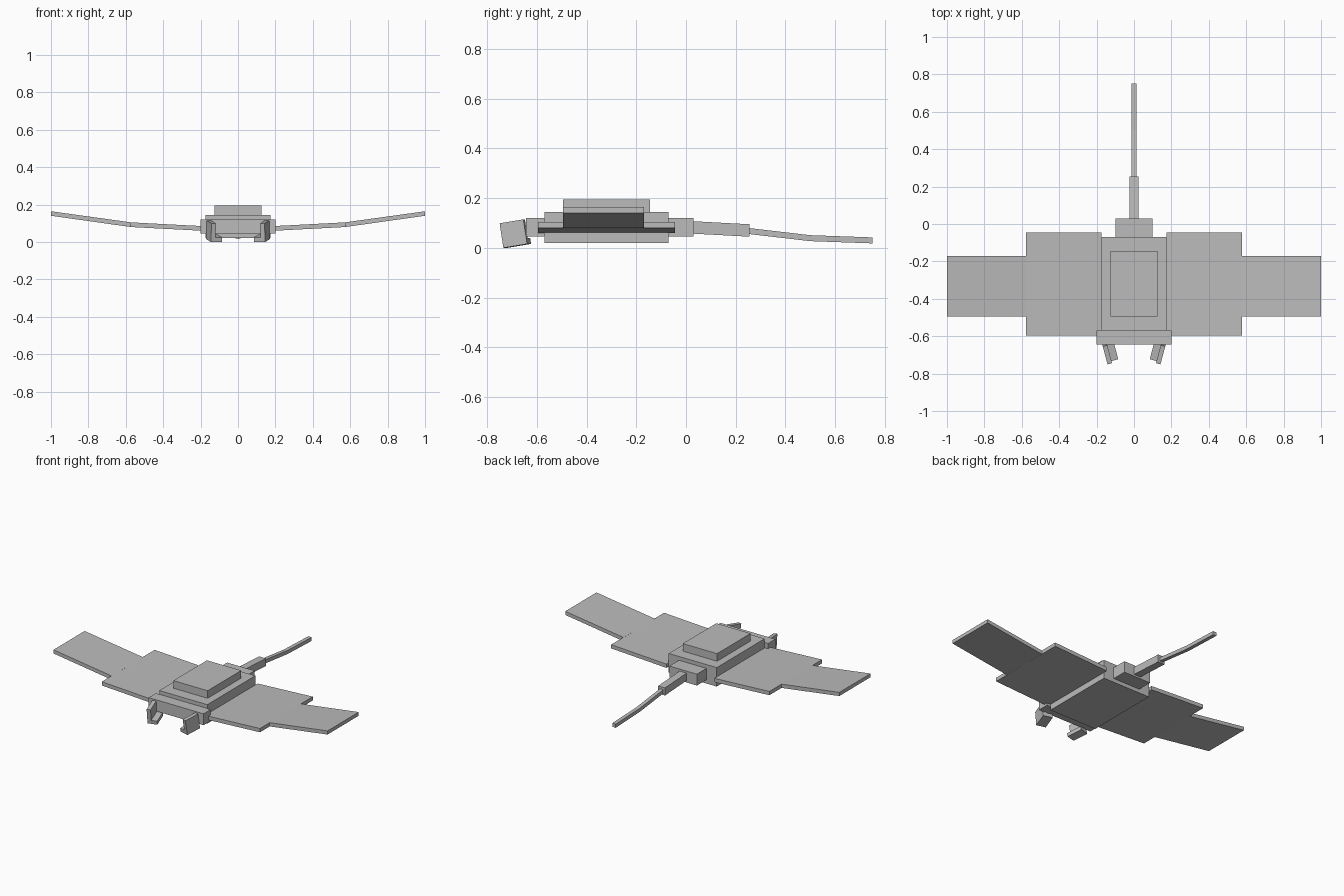
import bpy, bmesh
from math import radians
from mathutils import Matrix, Vector

cube = bpy.data.objects.get("Cube")
if cube:
    bpy.data.objects.remove(cube, do_unlink=True)

grey = bpy.data.materials.new("plain_grey")
grey.use_nodes = True
colour = (0.5, 0.5, 0.5, 1)
grey.diffuse_color = colour
grey.node_tree.nodes["Principled BSDF"].inputs["Base Color"].default_value = colour


def loft(name, rings, mirror=False, matrix=None):
    """Skin a chain of four-cornered rings into a closed flat-faced solid."""
    bm = bmesh.new()
    loops = [[bm.verts.new(p) for p in ring] for ring in rings]
    for a, b in zip(loops, loops[1:]):
        for i in range(4):
            j = (i + 1) % 4
            bm.faces.new((a[i], a[j], b[j], b[i]))
    bm.faces.new(loops[0])
    bm.faces.new(loops[-1])
    if matrix:
        bm.transform(matrix)
    bmesh.ops.recalc_face_normals(bm, faces=bm.faces)
    mesh = bpy.data.meshes.new(name)
    bm.to_mesh(mesh)
    bm.free()
    mesh.materials.append(grey)
    obj = bpy.data.objects.new(name, mesh)
    bpy.context.collection.objects.link(obj)
    if mirror:
        obj.modifiers.new("mirror", "MIRROR")
    return obj


def rect_y(y, x0, x1, z0, z1):
    return [(x0, y, z0), (x1, y, z0), (x1, y, z1), (x0, y, z1)]


def rect_x(x, y0, y1, z0, z1):
    return [(x, y0, z0), (x, y1, z0), (x, y1, z1), (x, y0, z1)]


def block(name, half_x, y0, y1, z0, z1):
    return loft(name, [rect_y(y, -half_x, half_x, z0, z1) for y in (y0, y1)])


# Stacked body, head and tail root
block("body", 0.175, -0.57, -0.07, 0.02, 0.145)
block("back_plate", 0.125, -0.495, -0.145, 0.145, 0.195)
block("head", 0.2, -0.645, -0.57, 0.045, 0.12)
block("tail_root", 0.1, -0.07, 0.03, 0.045, 0.12)

# Tapering tail that droops to the rear
loft("tail_base", [rect_y(0.03, -0.025, 0.025, 0.057, 0.107),
                   rect_y(0.255, -0.025, 0.025, 0.045, 0.095)])
loft("tail_whip", [rect_y(y, -0.0125, 0.0125, z, z + 0.024)
                   for y, z in ((0.25, 0.056), (0.5, 0.027), (0.75, 0.018))])

# Wings: broad inner panel, narrower raised outer panel
loft("inner_wing", [rect_x(0.175, -0.595, -0.045, 0.059, 0.084),
                    rect_x(0.577, -0.595, -0.045, 0.08, 0.105)], mirror=True)
loft("outer_wing", [rect_x(0.574, -0.495, -0.17, 0.08, 0.105),
                    rect_x(1.0, -0.495, -0.17, 0.14, 0.164)], mirror=True)

# Converging mouth flaps: upright plate with an inward lip beneath
tilt = (Matrix.Translation(Vector((0.167, -0.655, 0.1145)))
        @ Matrix.Rotation(radians(-15), 4, "Z")
        @ Matrix.Rotation(radians(9), 4, "X"))
for name, width, z0, z1 in (("mouth_plate", 0.025, -0.075, 0),
                            ("mouth_lip", 0.0625, -0.1, -0.075)):
    loft(name, [rect_y(y, -width, 0, z0, z1) for y in (-0.1, 0)],
         mirror=True, matrix=tilt)
